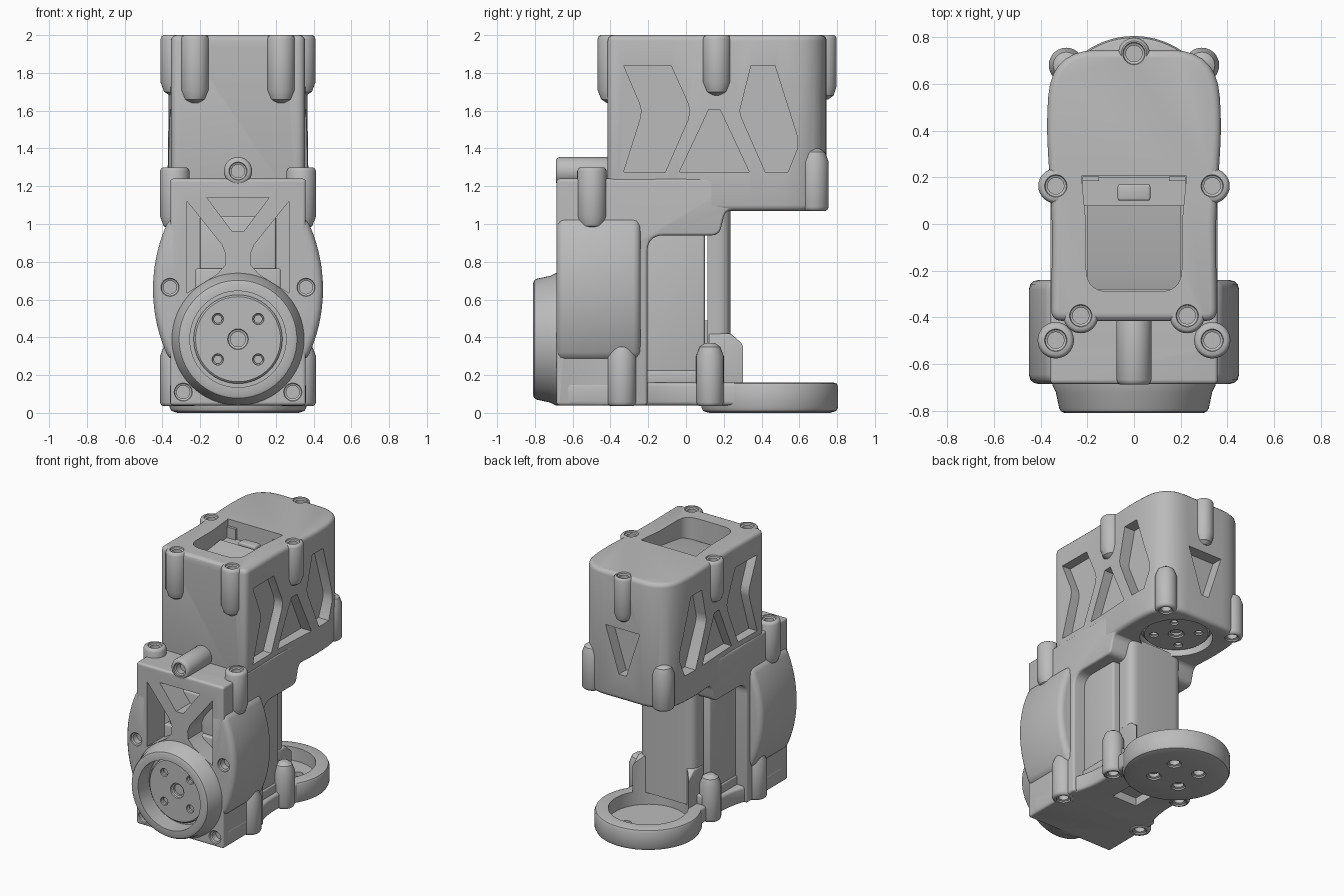
import bpy, bmesh
from math import cos, sin, pi
from mathutils import Vector

if "Cube" in bpy.data.objects:
    bpy.data.objects.remove(bpy.data.objects["Cube"])

grey = bpy.data.materials.new("plain grey")
grey.use_nodes = True
grey.diffuse_color = (0.5, 0.5, 0.5, 1)
grey.node_tree.nodes["Principled BSDF"].inputs["Base Color"].default_value = (0.5, 0.5, 0.5, 1)

MAP = {"x": lambda a, b, h: (h, a, b), "y": lambda a, b, h: (a, h, b), "z": lambda a, b, h: (a, b, h)}


def finish(name, bm):
    bmesh.ops.recalc_face_normals(bm, faces=bm.faces)
    mesh = bpy.data.meshes.new(name)
    bm.to_mesh(mesh)
    bm.free()
    mesh.materials.append(grey)
    obj = bpy.data.objects.new(name, mesh)
    bpy.context.collection.objects.link(obj)
    return obj


def apply(obj, kind, **settings):
    mod = obj.modifiers.new(kind, kind)
    for key, value in settings.items():
        setattr(mod, key, value)
    bpy.context.view_layer.objects.active = obj
    bpy.ops.object.modifier_apply(modifier=mod.name)


def prism(name, pts, axis, lo, hi, bevel=0.0):
    """Extrude a 2D outline along an axis."""
    bm = bmesh.new()
    low = [bm.verts.new(MAP[axis](a, b, lo)) for a, b in pts]
    high = [bm.verts.new(MAP[axis](a, b, hi)) for a, b in pts]
    bm.faces.new(low)
    bm.faces.new(high)
    for i in range(len(pts)):
        j = (i + 1) % len(pts)
        bm.faces.new((low[i], low[j], high[j], high[i]))
    obj = finish(name, bm)
    if bevel:
        apply(obj, "BEVEL", width=bevel, segments=3, limit_method="ANGLE", angle_limit=0.55)
    return obj


def box(name, x, y, z, bevel=0.0):
    return prism(name, [(x[0], y[0]), (x[1], y[0]), (x[1], y[1]), (x[0], y[1])], "z", *z, bevel)


def lathe(name, profile, axis, centre, sides=40):
    """Revolve (radius, height) points about an axis."""
    bm = bmesh.new()
    rings = [[bm.verts.new(MAP[axis](centre[0] + r * cos(2 * pi * k / sides),
                                     centre[1] + r * sin(2 * pi * k / sides), h))
              for k in range(sides)] for r, h in profile]
    for low, high in zip(rings, rings[1:]):
        for k in range(sides):
            n = (k + 1) % sides
            bm.faces.new((low[k], low[n], high[n], high[k]))
    bm.faces.new(rings[0])
    bm.faces.new(rings[-1])
    return finish(name, bm)


def rounded(pts):
    """Round each (a, b, radius) corner."""
    out = []
    for i, (a, b, r) in enumerate(pts):
        p = Vector((a, b))
        if r == 0:
            out.append((a, b))
            continue
        q, s = (Vector(pts[k % len(pts)][:2]) for k in (i - 1, i + 1))
        e, f = p + (q - p).normalized() * r, p + (s - p).normalized() * r
        for k in range(8):
            t = k / 7
            out.append(tuple(e * (1 - t) ** 2 + p * 2 * t * (1 - t) + f * t * t))
    return out


def mirrored(half):
    return half + [(-p[0], *p[1:]) for p in reversed(half)]


def boss(name, axis, centre, tip, face, r):
    """Screw boss with a tapered tip and a softened face."""
    d = 1 if face > tip else -1
    return lathe(name, [(r * 0.35, tip), (r * 0.75, tip + d * 0.02), (r, tip + d * 0.07),
                        (r, face - d * 0.02), (r * 0.92, face - d * 0.006), (r * 0.8, face)], axis, centre, 28)


def hole(axis, centre, face, depth, r=0.035):
    """Countersunk screw hole cutter; depth is signed, into the part."""
    s = 0.01 if depth > 0 else -0.01
    cutters.append(lathe("hole_cutter", [(r * 1.45, face - s), (r * 1.3, face + s), (r, face + 1.5 * s),
                                         (r, face + depth)], axis, centre, 24))


def cut_all(targets):
    """Subtract every gathered cutter from the target parts."""
    bpy.ops.object.select_all(action="DESELECT")
    for c in cutters:
        c.select_set(True)
    bpy.context.view_layer.objects.active = cutters[0]
    bpy.ops.object.join()
    tool = cutters[0]
    for t in targets:
        apply(t, "BOOLEAN", object=tool, operation="DIFFERENCE", solver="EXACT")
    bpy.data.objects.remove(tool)
    cutters.clear()


cutters, frame = [], []

# Upper housing and the stepped body that hangs from it
frame.append(prism("upper_housing", rounded(mirrored(
    [(0.355, -0.415, 0.05), (0.35, 0.0, 0.1), (0.375, 0.42, 0.1), (0.355, 0.745, 0.2)])), "z", 1.07, 2.0, 0.03))
frame.append(prism("front_body", rounded(
    [(-0.685, 0.04, 0.02), (-0.685, 1.24, 0.02), (0.3, 1.24, 0), (0.3, 1.075, 0), (0.21, 1.075, 0.04),
     (0.175, 0.94, 0.04), (-0.205, 0.94, 0.09), (-0.205, 0.04, 0)]), "x", -0.358, 0.358, 0.025))

# Curved cheeks on the front body
arc = [(-0.397 + 0.847 * cos(t), 0.655 + 0.847 * sin(t)) for t in [-0.465 + 0.93 * k / 16 for k in range(17)]]
frame.append(prism("side_cheeks", mirrored(arc), "y", -0.685, -0.24, 0.04))

# Horn collar on the front
frame.append(lathe("front_collar", [(0.35, -0.6), (0.35, -0.69), (0.335, -0.72), (0.32, -0.79), (0.312, -0.803),
                                    (0.295, -0.81), (0.2, -0.81)], "y", (0, 0.39), 64))

# Base arm with its round end
frame.append(prism("base_arm", rounded(mirrored(
    [(0.36, -0.64, 0.03), (0.36, -0.28, 0.08), (0.3, -0.08, 0.1), (0.3, 0.22, 0.08), (0.34, 0.42, 0)])),
    "z", 0.04, 0.16, 0.02))
base_disc = lathe("base_disc", [(0.32, 0.0), (0.352, 0.01), (0.362, 0.03), (0.362, 0.14), (0.355, 0.155),
                                (0.34, 0.16)], "z", (0, 0.443), 72)
frame.append(base_disc)

# Screw bosses: mirrored pairs first, then the central ones
pairs = [("top_side", 0.335, 0.163, 1.68, 2.0, 0.075), ("top_front", 0.228, -0.393, 1.64, 2.0, 0.075),
         ("rear_lower", 0.29, 0.68, 1.40, 1.07, 0.075), ("front_shoulder", 0.335, -0.498, 0.97, 1.3, 0.078),
         ("base_front", 0.335, -0.34, 0.37, 0.036, 0.078), ("base_middle", 0.29, 0.127, 0.37, 0.036, 0.073)]
for label, x, y, tip, face, r in pairs:
    for side, s in (("left", 1), ("right", -1)):
        frame.append(boss(f"{label}_boss_{side}", "z", (s * x, y), tip, face, r))
        hole("z", (s * x, y), face, -0.06 if face > tip else 0.06)
frame.append(boss("top_rear_boss", "z", (0, 0.73), 1.66, 2.0, 0.068))
hole("z", (0, 0.73), 2.0, -0.06)
frame.append(boss("front_top_boss", "y", (0, 1.28), -0.33, -0.688, 0.075))
hole("y", (0, 1.28), -0.688, 0.06)
for s in (1, -1):
    hole("y", (s * 0.36, 0.665), -0.685, 0.06)
    hole("y", (s * 0.29, 0.11), -0.685, 0.06)

# Truss windows in both sides of the upper housing
windows = [
    [(-0.33, 1.84), (-0.08, 1.84), (0.01, 1.64), (0.02, 1.6), (0.01, 1.55), (-0.11, 1.275), (-0.33, 1.275),
     (-0.24, 1.56), (-0.235, 1.6), (-0.245, 1.64)],
    [(-0.035, 1.275), (0.335, 1.275), (0.18, 1.605), (0.12, 1.605)],
    [(0.345, 1.84), (0.47, 1.84), (0.59, 1.46), (0.59, 1.4), (0.54, 1.275), (0.42, 1.275), (0.295, 1.56),
     (0.285, 1.6), (0.295, 1.64)]]
for w in windows:
    cutters.append(prism("window_cutter", w, "x", 0.285, 0.5))
    cutters.append(prism("window_cutter", w, "x", -0.5, -0.285))

# Rear V window, cross-braced front windows, top opening and horn recesses
cutters.append(prism("rear_cutter", [(-0.14, 1.6), (0.14, 1.6), (0.03, 1.26), (-0.03, 1.26)], "y", 0.66, 0.9))
for s in (1, -1):
    cutters.append(prism("front_cutter", [(s * a, b) for a, b in (
        (0.27, 0.635), (0.27, 1.12), (0.085, 0.89), (0.065, 0.84), (0.07, 0.78), (0.11, 0.735))], "y", -0.9, -0.48))
cutters.append(prism("front_cutter", [(-0.165, 1.14), (0.165, 1.14), (0.03, 0.96), (-0.03, 0.96)], "y", -0.9, -0.48))
cutters.append(prism("top_cutter", rounded(
    [(-0.225, 0.205, 0), (0.225, 0.205, 0), (0.205, 0.0, 0), (0.205, -0.29, 0.1), (-0.205, -0.29, 0.1),
     (-0.205, 0.0, 0)]), "z", 1.82, 2.1))
cutters.append(lathe("collar_cutter", [(0.255, -0.9), (0.255, -0.68)], "y", (0, 0.39), 64))
cutters.append(lathe("lower_horn_cutter", [(0.245, 1.0), (0.245, 1.14)], "z", (0, 0.443), 64))
cutters.append(lathe("disc_cutter", [(0.27, 0.06), (0.27, 0.6)], "z", (0, 0.443), 64))
cutters.append(box("pocket_cutter", (-0.1, 0.1), (-0.1, 0.07), (-0.1, 0.1)))

# Rear foot of the drive unit, hollowed by the disc recess
foot = prism("rear_foot", [(0.12, 0.15), (0.12, 0.42), (0.235, 0.42), (0.328, 0.34), (0.328, 0.15)],
             "x", -0.23, 0.23, 0.01)
cut_all(frame + [foot])

# Lower drive unit behind the front body
box("lower_drive", (-0.265, 0.265), (-0.25, 0.1), (0.15, 0.96), 0.015)
box("lower_drive_base", (-0.275, 0.275), (-0.25, 0.2), (0.15, 0.225), 0.01)
box("drive_step", (-0.2, 0.2), (0.05, 0.15), (0.15, 0.49))
prism("drive_rear_cap", rounded([(-0.225, 0.115, 0), (0.225, 0.115, 0), (0.225, 0.235, 0.07),
                                 (-0.225, 0.235, 0.07)]), "z", 0.15, 1.09)
box("front_gear_case", (-0.225, 0.225), (-0.55, -0.45), (0.5, 0.765), 0.01)
box("front_gear_cover", (-0.2, 0.2), (-0.52, -0.45), (0.6, 1.04), 0.01)

# Back of the upper drive unit, seen through the top opening
prism("upper_drive_back", [(-0.28, 1.8), (-0.28, 1.84), (-0.21, 1.86), (0.08, 1.9), (0.08, 1.8)], "x", -0.2, 0.2)
box("upper_drive_socket", (-0.22, 0.22), (0.08, 0.2), (1.8, 1.87))
box("cable_plug", (-0.07, 0.07), (0.1, 0.17), (1.85, 1.91), 0.01)
for s in (1, -1):
    box("socket_clip", (min(s * 0.15, s * 0.22), max(s * 0.15, s * 0.22)), (0.185, 0.204), (1.85, 1.95))

# Output horns with bolt holes
front_horn = lathe("front_horn", [(0.235, -0.66), (0.235, -0.705), (0.225, -0.715)], "y", (0, 0.39), 56)
lower_horn = lathe("lower_horn", [(0.225, 1.16), (0.225, 1.11), (0.215, 1.1)], "z", (0, 0.443), 56)
for a in (-0.107, 0.107):
    for b in (-0.107, 0.107):
        hole("y", (a, 0.39 + b), -0.715, 0.03, 0.022)
        hole("z", (a, 0.443 + b), 1.1, 0.03, 0.022)
        hole("z", (a, 0.443 + b), 0.0, 0.1, 0.036)
hole("y", (0, 0.39), -0.715, 0.03, 0.04)
hole("z", (0, 0.443), 1.1, 0.03, 0.04)
cut_all([front_horn, lower_horn, base_disc])

# Smooth shading with sharp edges kept
bpy.ops.object.select_all(action="DESELECT")
for obj in bpy.context.scene.objects:
    if obj.type == "MESH":
        obj.select_set(True)
        bpy.context.view_layer.objects.active = obj
bpy.ops.object.shade_smooth_by_angle(angle=0.6)
